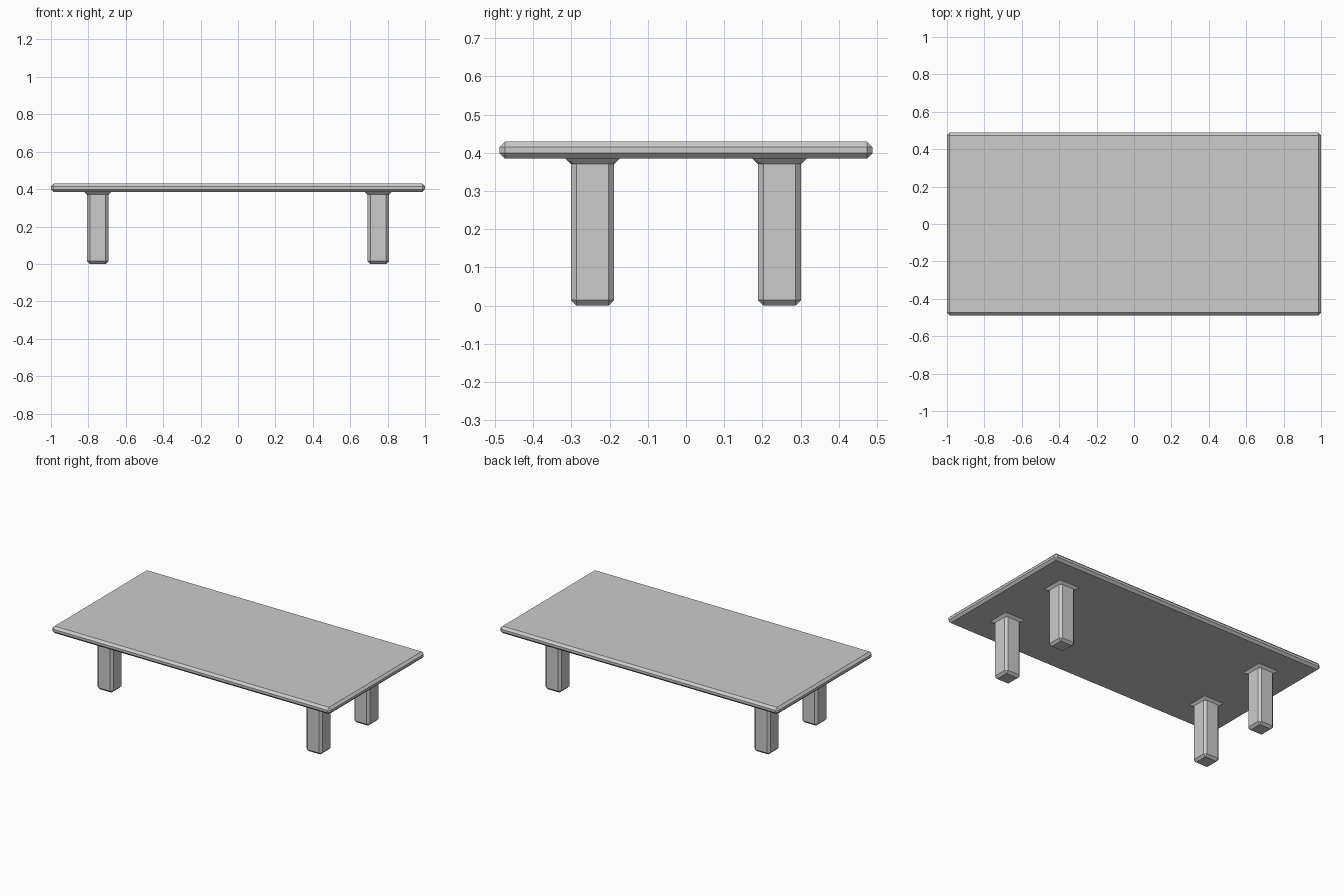
import bpy, bmesh

if "Cube" in bpy.data.objects:
    bpy.data.objects.remove(bpy.data.objects["Cube"])

BEVEL = 0.0145
TOP_Z, UNDER_Z = 0.429, 0.3845
LEG_HALF = 0.0565
LEG_X, LEG_Y = 0.75, 0.2445


def make_object(name, bm):
    bmesh.ops.recalc_face_normals(bm, faces=bm.faces[:])
    mesh = bpy.data.meshes.new(name)
    bm.to_mesh(mesh)
    bm.free()
    obj = bpy.data.objects.new(name, mesh)
    bpy.context.collection.objects.link(obj)
    return obj


# Tabletop: slab with chamfered edges
bm = bmesh.new()
bmesh.ops.create_cube(bm, size=1)
bmesh.ops.scale(bm, verts=bm.verts, vec=(2.0, 0.977, TOP_Z - UNDER_Z))
bmesh.ops.translate(bm, verts=bm.verts, vec=(0, 0, (TOP_Z + UNDER_Z) / 2))
bmesh.ops.bevel(bm, geom=bm.edges[:], offset=BEVEL, segments=1, affect='EDGES')
make_object("tabletop", bm)


def chamfered_square(bm, half, cut, z):
    h, i = half, half - cut
    points = [(h, -i), (h, i), (i, h), (-i, h), (-h, i), (-h, -i), (-i, -h), (i, -h)]
    return [bm.verts.new((x, y, z)) for x, y in points]


def make_leg(name, x, y):
    # Chamfered foot, straight shaft, flare into the underside, short hidden tenon
    inner, outer = LEG_HALF - BEVEL, LEG_HALF + BEVEL
    bm = bmesh.new()
    sections = [(inner, 0, 0), (LEG_HALF, BEVEL, BEVEL),
                (LEG_HALF, BEVEL, UNDER_Z - BEVEL), (outer, 0, UNDER_Z),
                (outer, 0, UNDER_Z + 0.02)]
    rings = [chamfered_square(bm, *s) for s in sections]
    for a, b in zip(rings, rings[1:]):
        for k in range(8):
            n = (k + 1) % 8
            bm.faces.new((a[k], a[n], b[n], b[k]))
    bm.faces.new(rings[0])
    bm.faces.new(rings[-1])
    bmesh.ops.remove_doubles(bm, verts=bm.verts[:], dist=1e-5)
    make_object(name, bm).location = (x, y, 0)


# Four legs
for side, sx in (("left", -1), ("right", 1)):
    for end, sy in (("front", -1), ("back", 1)):
        make_leg(f"{end}_{side}_leg", sx * LEG_X, sy * LEG_Y)
